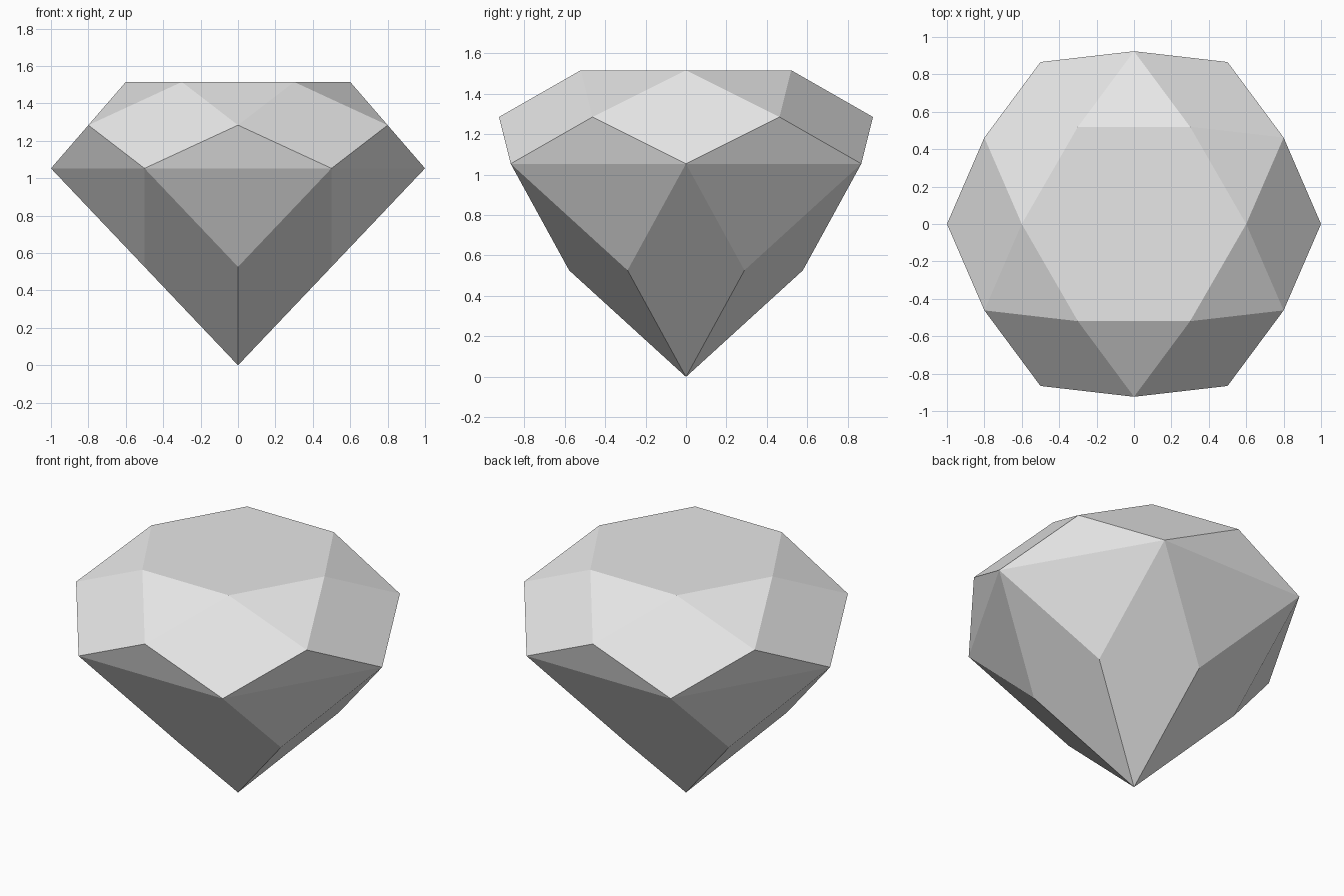
import bpy
import bmesh
from math import cos, sin, radians

cube = bpy.data.objects.get("Cube")
if cube:
    bpy.data.objects.remove(cube, do_unlink=True)

SIDES = 6
TOP, GIRDLE = 1.515, 1.053
TABLE_R = 0.6
INRADIUS = cos(radians(180 / SIDES))

# Single flat stone colour
stone = bpy.data.materials.new("pale_grey_stone")
stone.use_nodes = True
colour = (0.8, 0.8, 0.8, 1)
stone.diffuse_color = colour
stone.node_tree.nodes["Principled BSDF"].inputs["Base Color"].default_value = colour

bm = bmesh.new()


def ring(radius, z, turn=0.0):
    """Hexagonal ring of vertices, turned by a fraction of one side."""
    step = radians(360 / SIDES)
    return [bm.verts.new((radius * cos((i + turn) * step),
                          radius * sin((i + turn) * step), z))
            for i in range(SIDES)]


# Kite facets stay flat because the half-turned rings lie midway along them
table = ring(TABLE_R, TOP)
crown = ring((TABLE_R + 1) / 2 / INRADIUS, (TOP + GIRDLE) / 2, 0.5)
girdle = ring(1, GIRDLE)
pavilion = ring(0.5 / INRADIUS, GIRDLE / 2, 0.5)
tip = bm.verts.new((0, 0, 0))

bm.faces.new(table)
for i in range(SIDES):
    j = (i + 1) % SIDES
    bm.faces.new((table[j], table[i], crown[i]))                     # star facet
    bm.faces.new((table[i], crown[i - 1], girdle[i], crown[i]))      # crown kite
    bm.faces.new((crown[i], girdle[i], girdle[j]))                   # upper girdle facet
    bm.faces.new((girdle[j], girdle[i], pavilion[i]))                # lower girdle facet
    bm.faces.new((girdle[i], pavilion[i - 1], tip, pavilion[i]))     # pavilion kite
bmesh.ops.recalc_face_normals(bm, faces=bm.faces)

mesh = bpy.data.meshes.new("cut_gem")
bm.to_mesh(mesh)
bm.free()
mesh.materials.append(stone)
gem = bpy.data.objects.new("cut_gem", mesh)
bpy.context.collection.objects.link(gem)
